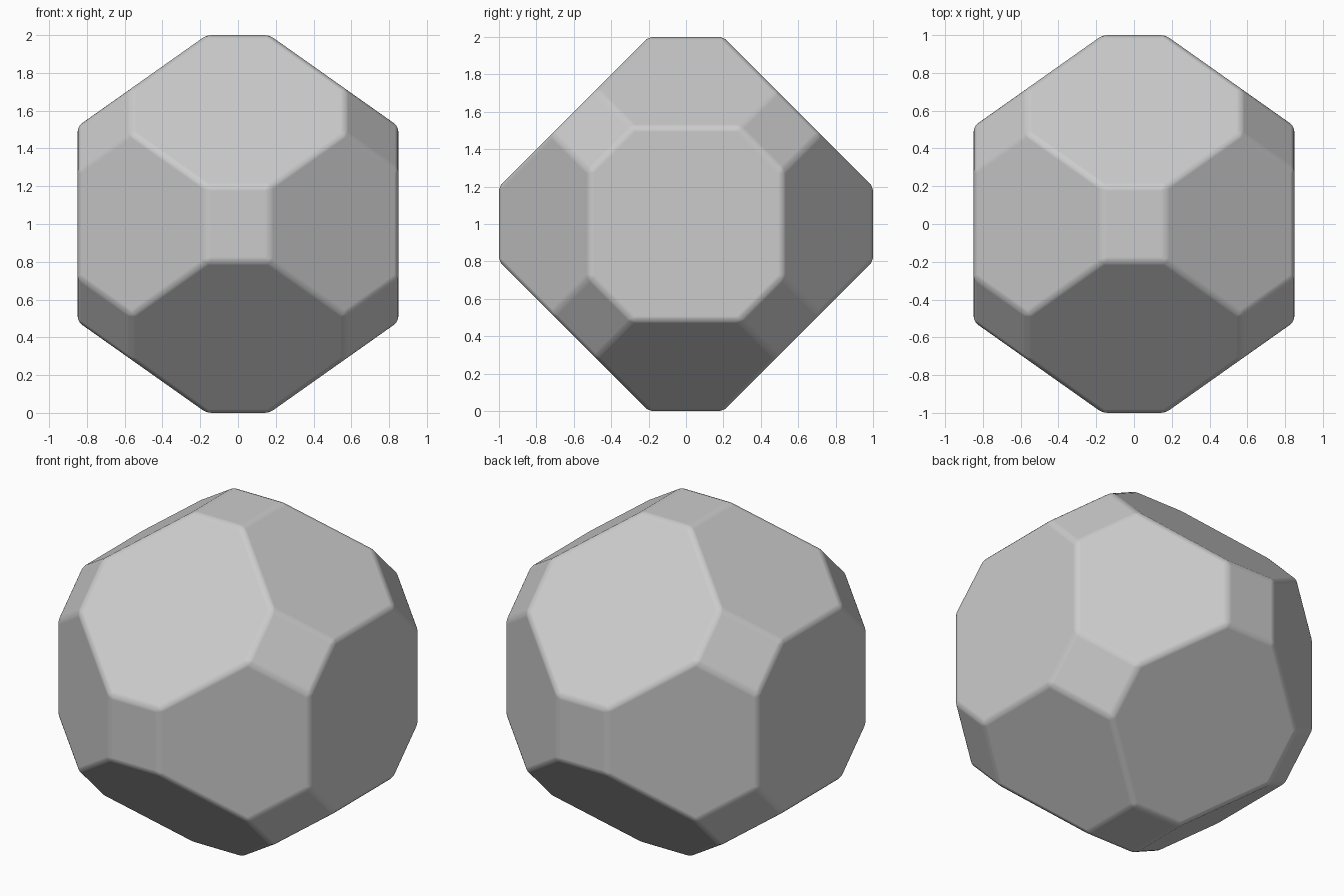
import bpy, bmesh, math
from itertools import permutations, product
from mathutils import Matrix, Vector

if "Cube" in bpy.data.objects:
    bpy.data.objects.remove(bpy.data.objects["Cube"])

# Great rhombicuboctahedron-like gem: hull of all signed permutations of one corner
CORNER = (0.8485, 0.5657, 0.166)
bm = bmesh.new()
for p in permutations(CORNER):
    for s in product((-1, 1), repeat=3):
        bm.verts.new([a * b for a, b in zip(p, s)])
bmesh.ops.convex_hull(bm, input=bm.verts[:])

# Merge the hull triangles into flat octagons, hexagons and rectangles
bmesh.ops.dissolve_limit(bm, angle_limit=math.radians(2),
                         verts=bm.verts[:], edges=bm.edges[:])
bmesh.ops.recalc_face_normals(bm, faces=bm.faces[:])

# Tip it onto one rectangular facet and stand it on the floor
turn = Matrix.Translation((0, 0, 1)) @ Matrix.Rotation(math.radians(45), 4, 'X')
bmesh.ops.transform(bm, matrix=turn, verts=bm.verts[:])
for f in bm.faces:
    f.smooth = True

mesh = bpy.data.meshes.new("faceted_ball")
bm.to_mesh(mesh)
bm.free()
ball = bpy.data.objects.new("faceted_ball", mesh)
bpy.context.collection.objects.link(ball)

# Softly rounded edges with flat facets
bevel = ball.modifiers.new("soft_edges", 'BEVEL')
bevel.width = 0.025
bevel.segments = 3
bevel.limit_method = 'NONE'
bevel.harden_normals = True
